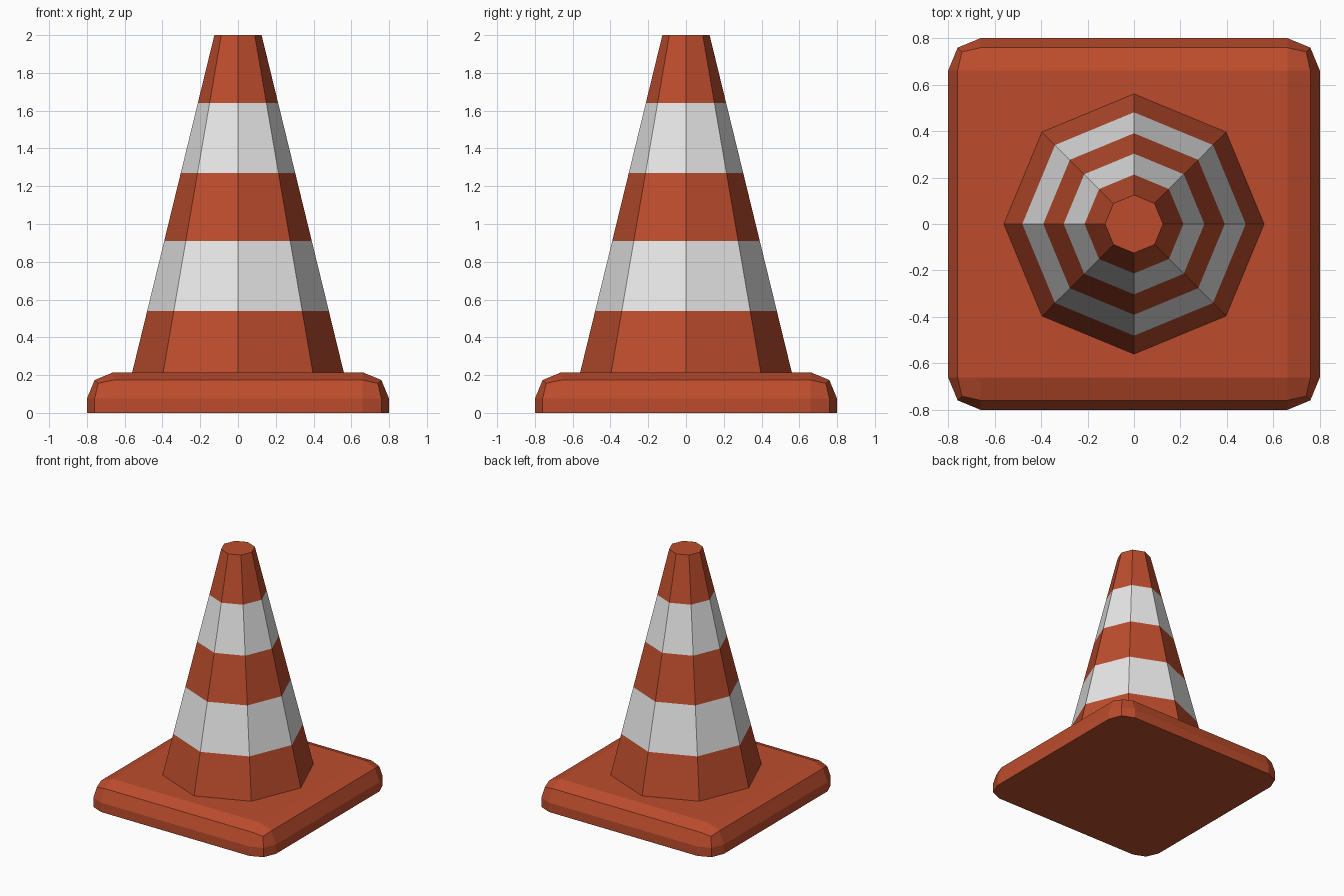
import bpy, bmesh, math

if "Cube" in bpy.data.objects:
    bpy.data.objects.remove(bpy.data.objects["Cube"])

BASE_H = 0.215


def make_material(name, rgb):
    m = bpy.data.materials.new(name)
    m.diffuse_color = (*rgb, 1.0)
    m.use_nodes = True
    m.node_tree.nodes["Principled BSDF"].inputs["Base Color"].default_value = m.diffuse_color
    return m


orange = make_material("orange_plastic", (0.505, 0.073, 0.026))
white = make_material("white_stripe", (0.80, 0.80, 0.80))


def finish(bm, name, materials):
    bmesh.ops.recalc_face_normals(bm, faces=bm.faces[:])
    mesh = bpy.data.meshes.new(name)
    bm.to_mesh(mesh)
    bm.free()
    for m in materials:
        mesh.materials.append(m)
    obj = bpy.data.objects.new(name, mesh)
    bpy.context.collection.objects.link(obj)
    return obj


# Square base: box with every edge rounded except those on the ground
bm = bmesh.new()
bmesh.ops.create_cube(bm, size=1.0)
for v in bm.verts:
    v.co = (v.co.x * 1.6, v.co.y * 1.6, (v.co.z + 0.5) * BASE_H)
edges = [e for e in bm.edges if max(v.co.z for v in e.verts) > 0.1]
bmesh.ops.bevel(bm, geom=edges, offset=0.14, offset_type='OFFSET',
                segments=2, profile=0.5, affect='EDGES')
finish(bm, "base", [orange])

# Eight-sided cone: rings at the stripe heights, alternating colours
SIDES, R_LOW, R_TOP = 8, 0.56, 0.125
heights = [BASE_H, 0.54, 0.91, 1.27, 1.64, 2.0]
bm = bmesh.new()
rings = []
for z in heights:
    t = (z - BASE_H) / (2.0 - BASE_H)
    r = R_LOW + (R_TOP - R_LOW) * t
    rings.append([bm.verts.new((r * math.cos(math.tau * i / SIDES),
                                r * math.sin(math.tau * i / SIDES), z))
                  for i in range(SIDES)])
for k in range(len(rings) - 1):
    a, b = rings[k], rings[k + 1]
    for i in range(SIDES):
        j = (i + 1) % SIDES
        face = bm.faces.new((a[i], a[j], b[j], b[i]))
        face.material_index = k % 2
bm.faces.new(rings[-1])
finish(bm, "cone", [orange, white])
